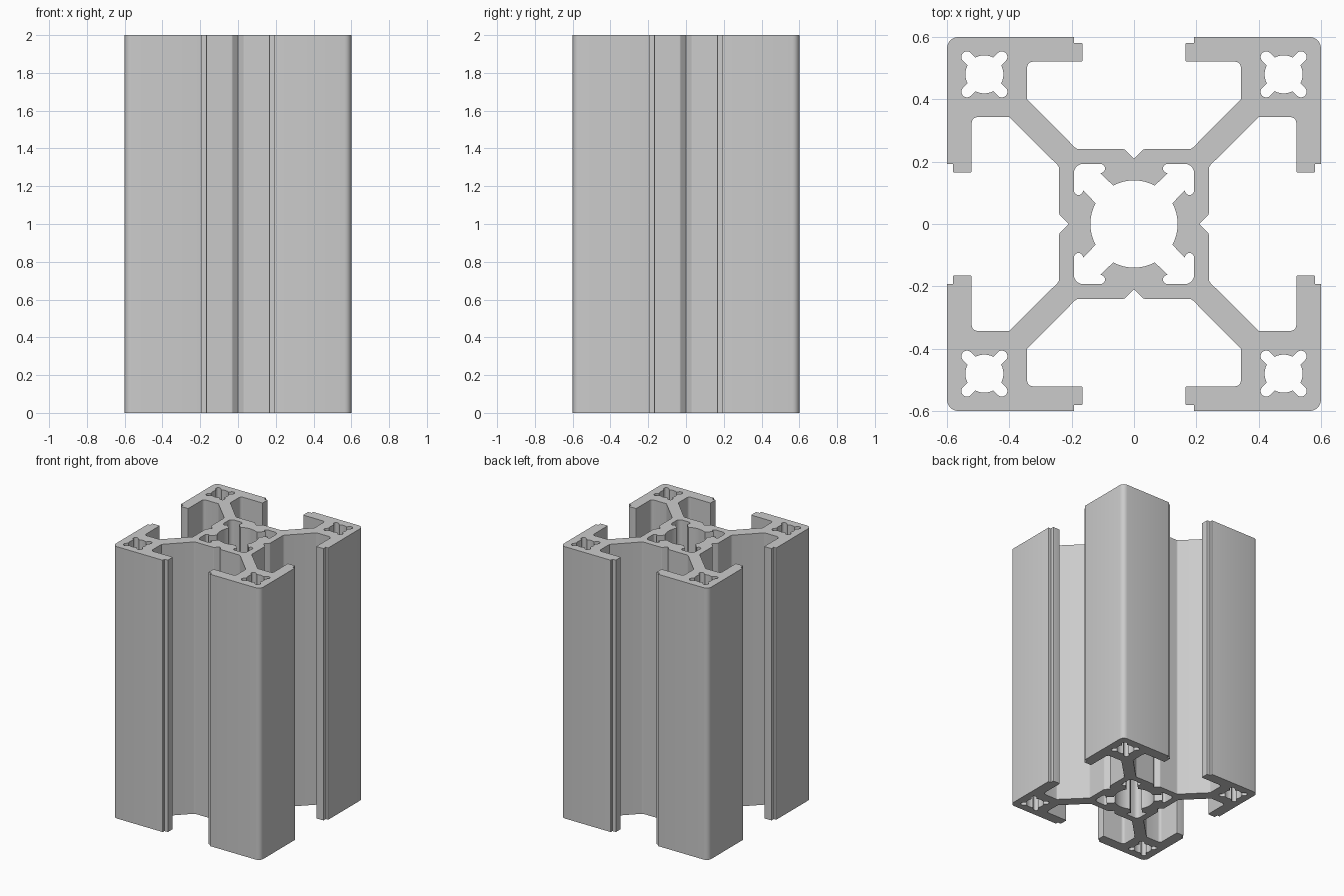
import bpy, bmesh
from math import sin, cos, tan, radians, sqrt
from mathutils import Vector

old = bpy.data.objects.get("Cube")
if old:
    bpy.data.objects.remove(old, do_unlink=True)


def arc(radius, start, end, steps):
    """Sharp points along an arc about the origin, angles in degrees."""
    angles = [radians(start + (end - start) * i / steps) for i in range(steps + 1)]
    return [(radius * cos(a), radius * sin(a), 0) for a in angles]


def four_way(octant, diagonal):
    """Mirror an octant (from the y axis) over the diagonal, then turn it four times."""
    quarter = octant + diagonal + [(y, x, r) for x, y, r in reversed(octant[1:])]
    loop = []
    for turn in range(4):
        loop += quarter
        quarter = [(y, -x, r) for x, y, r in quarter]
    return loop


def rounded(loop, steps=5):
    """Replace each (x, y, radius) corner by a round of that radius."""
    out = []
    for i, (x, y, r) in enumerate(loop):
        p = Vector((x, y))
        if r == 0:
            out.append(p)
            continue
        a = (Vector(loop[i - 1][:2]) - p).normalized()
        b = (Vector(loop[(i + 1) % len(loop)][:2]) - p).normalized()
        half = a.angle(b) / 2
        centre = p + (a + b).normalized() * (r / sin(half))
        start = (p + a * (r / tan(half)) - centre).normalized()
        end = (p + b * (r / tan(half)) - centre).normalized()
        for k in range(steps + 1):
            out.append(centre + start.slerp(end, k / steps).normalized() * r)
    return out


# Outer outline: groove, web, T-slot pocket, stepped lip, rounded corner
outer = four_way(
    [(0, .21, 0), (.031, .24, .012), (.184, .24, .02), (.343, .4, .006),
     (.343, .521, .02), (.165, .521, .004), (.165, .58, .003),
     (.192, .58, 0), (.192, .6, .003)],
    [(.6, .6, .037)])

# Central bore with a rounded, undercut opening at each diagonal
bore = four_way(
    arc(.14, 90, 61.6, 6)
    + [(.108, .163, 0), (.093, .163, .0148), (.093, .193, .0148)],
    [(.193, .193, .03)])

# Corner bore: round hole with four round-ended diagonal slots
w, reach, bore_r = .018, .097, .061
side = (reach / sqrt(2) - w / sqrt(2), reach / sqrt(2) + w / sqrt(2))
corner_bore = four_way(arc(bore_r, 90, 62, 4) + [(side[0], side[1], w * .99)], [])


def add_loop(curve, points, cx=0, cy=0):
    spline = curve.splines.new("POLY")
    spline.points.add(len(points) - 1)
    for sp, p in zip(spline.points, points):
        sp.co = (p.x + cx, p.y + cy, 0, 1)
    spline.use_cyclic_u = True


# Extrude the filled section along z
curve = bpy.data.curves.new("section", "CURVE")
curve.dimensions = "2D"
curve.fill_mode = "BOTH"
curve.extrude = 1
add_loop(curve, rounded(outer))
add_loop(curve, rounded(bore))
for sx in (-.48, .48):
    for sy in (-.48, .48):
        add_loop(curve, rounded(corner_bore), sx, sy)
section = bpy.data.objects.new("section", curve)
bpy.context.collection.objects.link(section)
bpy.context.view_layer.update()
mesh = bpy.data.meshes.new_from_object(
    section.evaluated_get(bpy.context.evaluated_depsgraph_get()))
bpy.data.objects.remove(section, do_unlink=True)

# Weld caps to walls and stand the bar on the floor
bm = bmesh.new()
bm.from_mesh(mesh)
bmesh.ops.remove_doubles(bm, verts=bm.verts, dist=.0001)
bmesh.ops.recalc_face_normals(bm, faces=bm.faces)
bmesh.ops.translate(bm, verts=bm.verts, vec=(0, 0, 1))
bm.to_mesh(mesh)
bm.free()

# Plain aluminium grey
grey = bpy.data.materials.new("aluminium grey")
grey.use_nodes = True
colour = (.6, .6, .6, 1)
grey.diffuse_color = colour
grey.node_tree.nodes["Principled BSDF"].inputs["Base Color"].default_value = colour
mesh.materials.clear()
mesh.materials.append(grey)

bar = bpy.data.objects.new("slotted_bar", mesh)
bpy.context.collection.objects.link(bar)
bpy.ops.object.select_all(action="DESELECT")
bar.select_set(True)
bpy.context.view_layer.objects.active = bar
bpy.ops.object.shade_smooth_by_angle(angle=radians(30))
